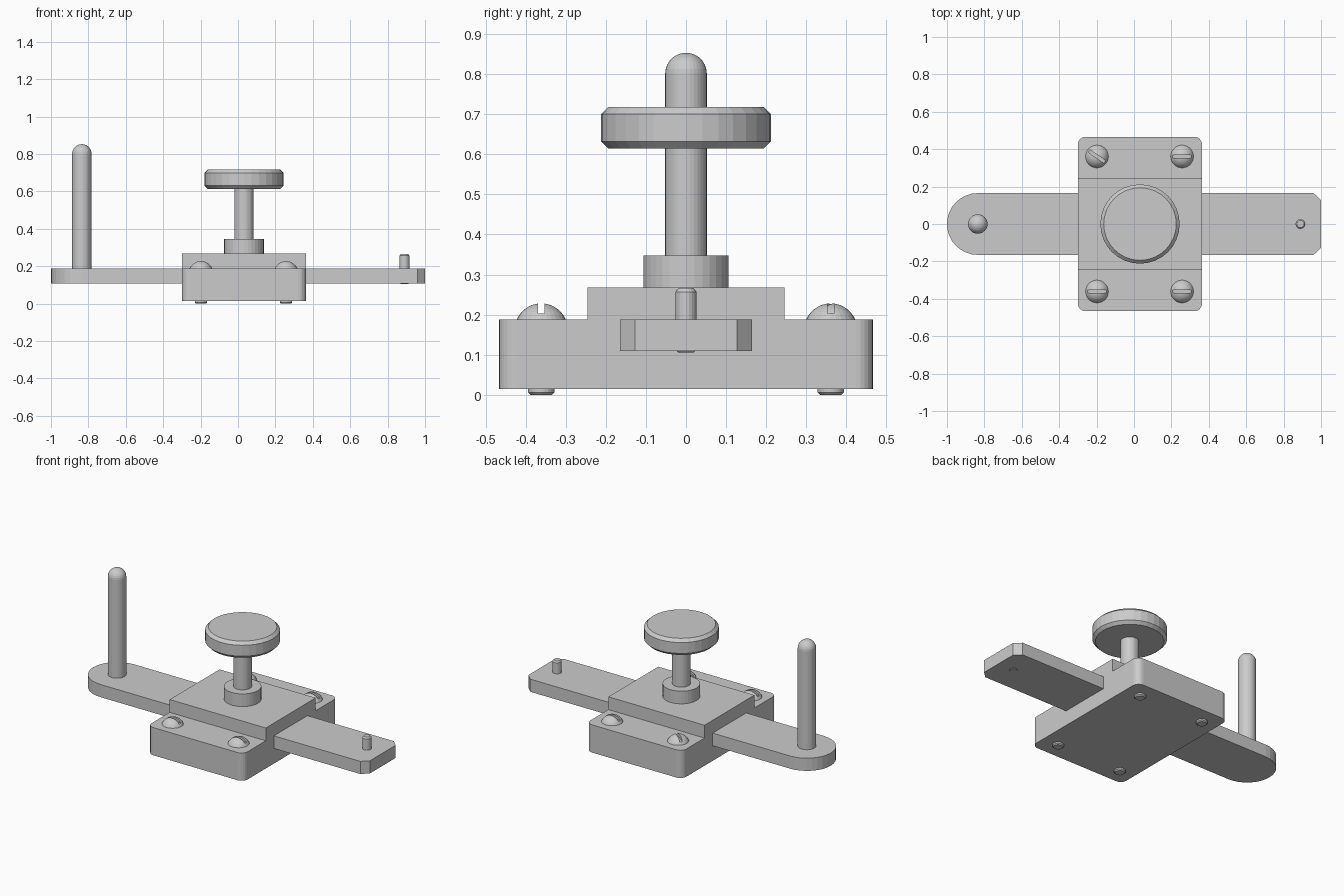
import bpy, bmesh, math

if "Cube" in bpy.data.objects:
    bpy.data.objects.remove(bpy.data.objects["Cube"])

SIDES = 32


def finish(name, bm):
    bmesh.ops.recalc_face_normals(bm, faces=bm.faces)
    mesh = bpy.data.meshes.new(name)
    bm.to_mesh(mesh)
    bm.free()
    ob = bpy.data.objects.new(name, mesh)
    bpy.context.collection.objects.link(ob)
    return ob


def lathe(name, x, y, profile, sides=SIDES):
    """Revolve (radius, z) points around a vertical axis and cap both ends."""
    bm = bmesh.new()
    rings = []
    for r, z in profile:
        rings.append([bm.verts.new((x + r * math.cos(2 * math.pi * i / sides),
                                    y + r * math.sin(2 * math.pi * i / sides), z))
                      for i in range(sides)])
    for a, b in zip(rings, rings[1:]):
        for i in range(sides):
            j = (i + 1) % sides
            bm.faces.new((a[i], a[j], b[j], b[i]))
    bm.faces.new(rings[0][::-1])
    bm.faces.new(rings[-1])
    bmesh.ops.remove_doubles(bm, verts=bm.verts, dist=1e-5)
    return finish(name, bm)


def extrude(points, offset):
    bm = bmesh.new()
    face = bm.faces.new([bm.verts.new(p) for p in points])
    out = bmesh.ops.extrude_face_region(bm, geom=[face], use_keep_orig=True)
    verts = [g for g in out["geom"] if isinstance(g, bmesh.types.BMVert)]
    bmesh.ops.translate(bm, vec=offset, verts=verts)
    return bm


def dome(radius, base, height, steps=7):
    """Profile points of a spherical cap from rim to apex."""
    R = (radius ** 2 + height ** 2) / (2 * height)
    a0 = math.asin(min(1, radius / R))
    return [(R * math.sin(a0 * (1 - k / steps)),
             base + height - R + R * math.cos(a0 * (1 - k / steps)))
            for k in range(steps + 1)]


# Stepped clamp block with rounded vertical corners
half = [(0.466, 0.015), (0.466, 0.188), (0.246, 0.188), (0.246, 0.268)]
outline = half + [(-y, z) for y, z in reversed(half)]
bm = extrude([(-0.30, y, z) for y, z in outline], (0.664, 0, 0))
corners = [e for e in bm.edges
           if all(abs(v.co.y) > 0.46 for v in e.verts)
           and abs(e.verts[0].co.z - e.verts[1].co.z) > 0.1]
bmesh.ops.bevel(bm, geom=corners, offset=0.042, segments=6, profile=0.5,
                affect='EDGES')
finish("clamp_block", bm)

# Sliding bar: round left end, chamfered right end
W = 0.165
bar = [(-0.835 + W * math.cos(math.radians(a)), W * math.sin(math.radians(a)))
       for a in [90 + 180 * k / 16 for k in range(17)]]
bar += [(0.96, -W), (1, -0.127), (1, 0.127), (0.96, W)]
finish("sliding_bar", extrude([(x, y, 0.109) for x, y in bar], (0, 0, 0.079)))

# Tall post with domed tip, and small pin through the other end
lathe("tall_post", -0.835, 0, [(0.052, 0.15)] + dome(0.052, 0.801, 0.052))
lathe("small_pin", 0.89, 0,
      [(0.02, 0.106), (0.026, 0.112), (0.026, 0.257), (0.019, 0.266)], 20)

# Thumb screw: collar, shaft and chamfered knob
KX = 0.032
lathe("thumb_screw_collar", KX, 0, [(0.106, 0.25), (0.106, 0.347)])
lathe("thumb_screw_shaft", KX, 0, [(0.052, 0.3), (0.052, 0.65)])
lathe("thumb_screw_knob", KX, 0,
      [(0.194, 0.614), (0.212, 0.632), (0.212, 0.70), (0.194, 0.718)])

# Four slotted screws; one is turned
for x, side in ((-0.198, "left"), (0.257, "right")):
    for y, end in ((-0.361, "front"), (0.361, "back")):
        name = f"{end}_{side}_screw"
        head = lathe(name + "_head", x, y,
                     [(0.061, 0.18)] + dome(0.061, 0.188, 0.04), 28)
        bpy.ops.mesh.primitive_cube_add(size=1, location=(x, y, 0.234))
        slot = bpy.context.object
        slot.name = name + "_slot_cutter"
        slot.scale = (0.2, 0.017, 0.062)
        slot.rotation_euler.z = math.radians(-35) if (side, end) == ("left", "back") else 0
        slot.hide_render = True
        slot.display_type = 'WIRE'
        cut = head.modifiers.new("slot", 'BOOLEAN')
        cut.operation, cut.solver, cut.object = 'DIFFERENCE', 'EXACT', slot
        # Screw tip poking out below the block
        lathe(name + "_tip", x, y, [(0.027, 0), (0.033, 0.006), (0.033, 0.03)], 24)
